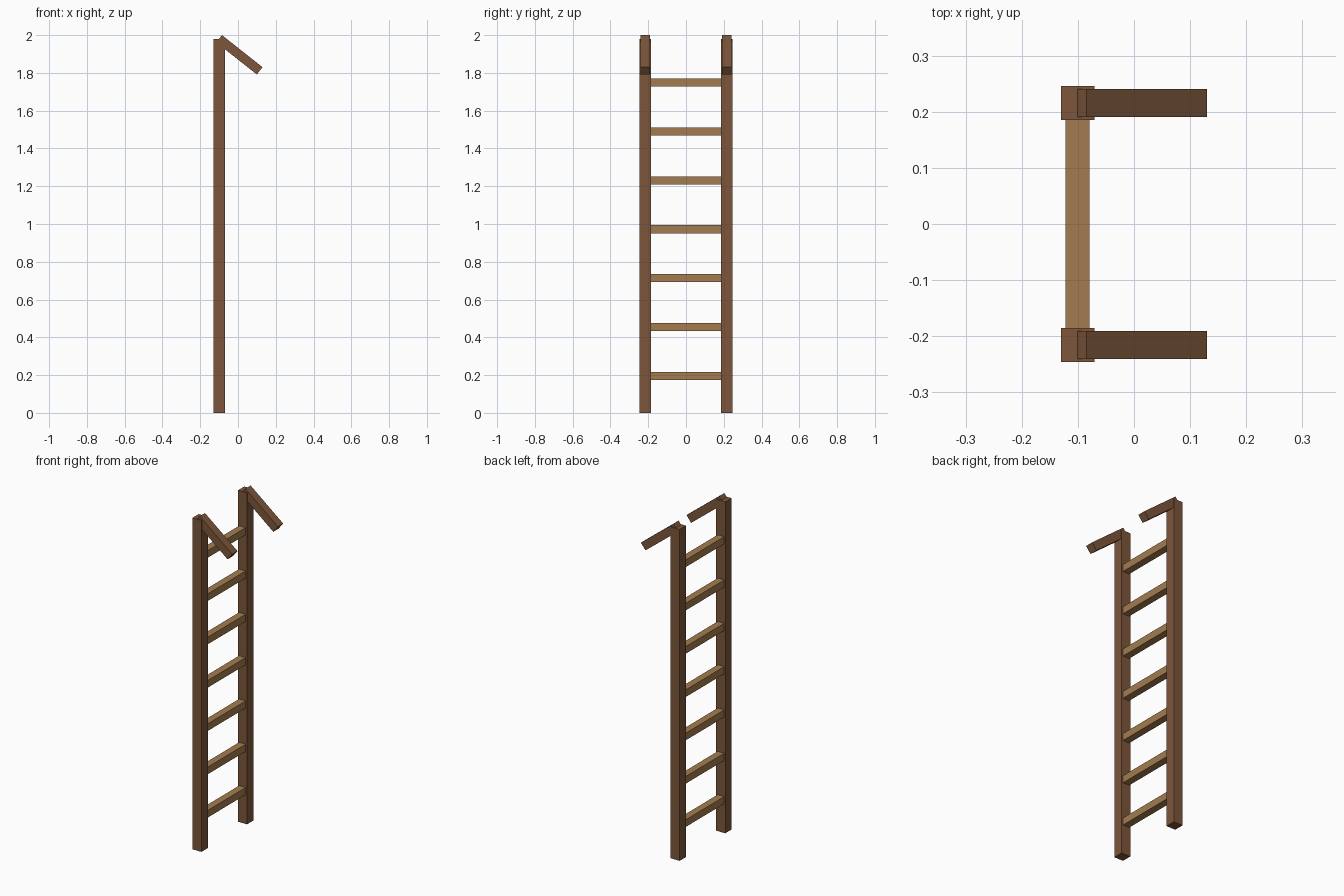
import bpy
import math

if "Cube" in bpy.data.objects:
    bpy.data.objects.remove(bpy.data.objects["Cube"])


def material(name, rgb):
    m = bpy.data.materials.new(name)
    m.diffuse_color = (*rgb, 1.0)
    m.use_nodes = True
    m.node_tree.nodes["Principled BSDF"].inputs["Base Color"].default_value = m.diffuse_color
    return m


dark_wood = material("dark wood", (0.205, 0.093, 0.043))
light_wood = material("light wood", (0.366, 0.202, 0.08))


def box(name, centre, size, mat, tilt=0.0):
    bpy.ops.mesh.primitive_cube_add(size=1, location=centre, rotation=(0, tilt, 0))
    ob = bpy.context.object
    ob.name = name
    ob.scale = size
    bpy.ops.object.transform_apply(location=False, rotation=False, scale=True)
    ob.data.materials.append(mat)
    return ob


POST_X, POST_Y = -0.10, 0.2155
HOOK_LEN, HOOK_THICK = 0.274, 0.049
HOOK_TILT = math.radians(38.3)

# Hook centre, measured from its top corner above the post
s, c = math.sin(HOOK_TILT), math.cos(HOOK_TILT)
hook_x = -0.085 + c * HOOK_LEN / 2 - s * HOOK_THICK / 2
hook_z = 2.0 - s * HOOK_LEN / 2 - c * HOOK_THICK / 2

# Side rails with a downward hook at the top of each
for side, y in (("near", -POST_Y), ("far", POST_Y)):
    box(f"{side}_rail", (POST_X, y, 0.99), (0.06, 0.06, 1.98), dark_wood)
    box(f"{side}_hook", (hook_x, y, hook_z),
        (HOOK_LEN, 0.05, HOOK_THICK), dark_wood, HOOK_TILT)

# Seven evenly spaced rungs, ends let into the rails
for i in range(7):
    box(f"rung_{i + 1}", (-0.101, 0, 0.196 + i * 0.2588),
        (0.043, 0.40, 0.043), light_wood)
